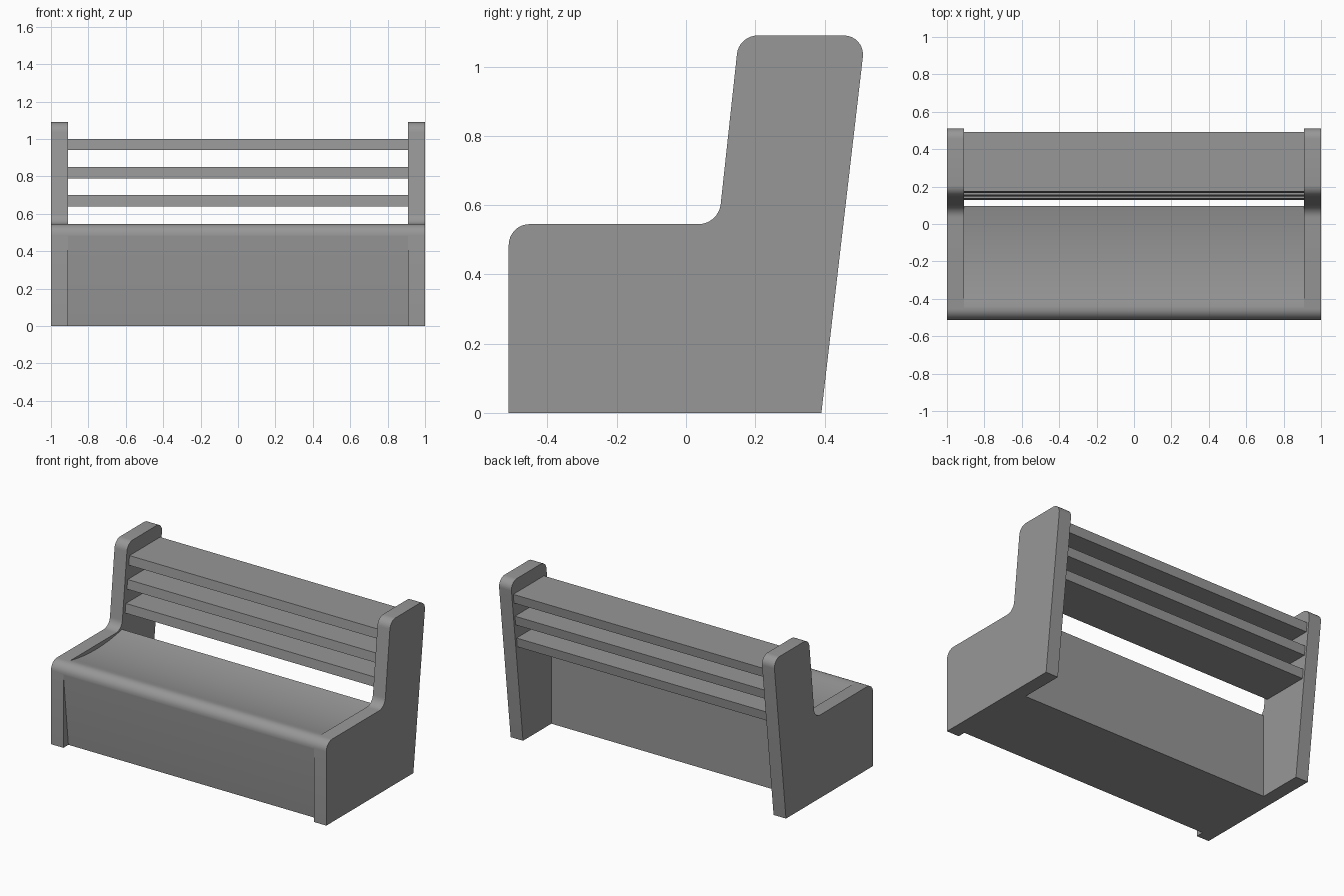
import bpy, bmesh, math
from mathutils import Vector

if "Cube" in bpy.data.objects:
    bpy.data.objects.remove(bpy.data.objects["Cube"])

# Dark grey finish shared by every part
grey = bpy.data.materials.new("dark_grey")
grey.diffuse_color = (0.31, 0.31, 0.31, 1)
grey.use_nodes = True
grey.node_tree.nodes["Principled BSDF"].inputs["Base Color"].default_value = grey.diffuse_color


def rounded(corners, steps=8):
    """Profile from (y, z, radius) corners, with tangent arcs where radius > 0."""
    out = []
    n = len(corners)
    for i, (y, z, r) in enumerate(corners):
        p = Vector((y, z))
        if r == 0:
            out.append(p)
            continue
        a = (Vector(corners[i - 1][:2]) - p).normalized()
        b = (Vector(corners[(i + 1) % n][:2]) - p).normalized()
        half = a.angle(b) / 2
        centre = p + (a + b).normalized() * (r / math.sin(half))
        va = p + a * (r / math.tan(half)) - centre
        vb = p + b * (r / math.tan(half)) - centre
        total = math.pi - 2 * half
        for k in range(steps + 1):
            t = k / steps
            out.append(centre + (va * math.sin((1 - t) * total)
                                 + vb * math.sin(t * total)) / math.sin(total))
    return out


def extrude_x(name, profile, x0, x1):
    """Solid made by sweeping a (y, z) profile along x."""
    bm = bmesh.new()
    face = bm.faces.new([bm.verts.new((x0, y, z)) for y, z in profile])
    ext = bmesh.ops.extrude_face_region(bm, geom=[face])
    verts = [v for v in ext["geom"] if isinstance(v, bmesh.types.BMVert)]
    bmesh.ops.translate(bm, verts=verts, vec=(x1 - x0, 0, 0))
    bmesh.ops.recalc_face_normals(bm, faces=bm.faces)
    mesh = bpy.data.meshes.new(name)
    bm.to_mesh(mesh)
    bm.free()
    mesh.materials.append(grey)
    obj = bpy.data.objects.new(name, mesh)
    bpy.context.collection.objects.link(obj)
    bpy.ops.object.select_all(action='DESELECT')
    obj.select_set(True)
    bpy.context.view_layer.objects.active = obj
    bpy.ops.object.shade_smooth_by_angle(angle=math.radians(30))
    return obj


INNER, OUTER = 0.91, 1.0
SEAT_Z, FRONT_Y = 0.545, -0.512

# Side panels
panel = rounded([(FRONT_Y, 0, 0), (0.391, 0, 0), (0.518, 1.09, 0.055),
                 (0.153, 1.09, 0.06), (0.094, SEAT_Z, 0.065),
                 (FRONT_Y, SEAT_Z, 0.06)])
extrude_x("left_side_panel", panel, -OUTER, -INNER)
extrude_x("right_side_panel", panel, INNER, OUTER)

# Seat block: leaning front, rounded nose, gently hollowed top
hollow_start, hollow_end, depth = -0.44, 0.097, 0.028
nose = rounded([(-0.46, 0, 0), (hollow_end, 0, 0), (hollow_end, SEAT_Z, 0),
                (FRONT_Y, SEAT_Z, 0.06), (FRONT_Y, 0.48, 0)])
hollow = []
for k in range(1, 17):
    t = 1 - k / 16
    hollow.append((hollow_start + t * (hollow_end - hollow_start),
                   SEAT_Z - depth * 4 * t * (1 - t)))
extrude_x("seat", nose[:3] + hollow + nose[3:], -INNER, INNER)


# Back slats, following the lean of the panels
def slat_front(z):
    return 0.174 + 0.125 * (z - 1.0)


def slat_back(z):
    return 0.492 + 0.115 * (z - 1.0)


for i in range(3):
    z0 = 0.64 + 0.15 * i
    z1 = z0 + 0.06
    extrude_x(f"back_slat_{i + 1}",
              [(slat_front(z0), z0), (slat_back(z0), z0),
               (slat_back(z1), z1), (slat_front(z1), z1)], -INNER, INNER)
